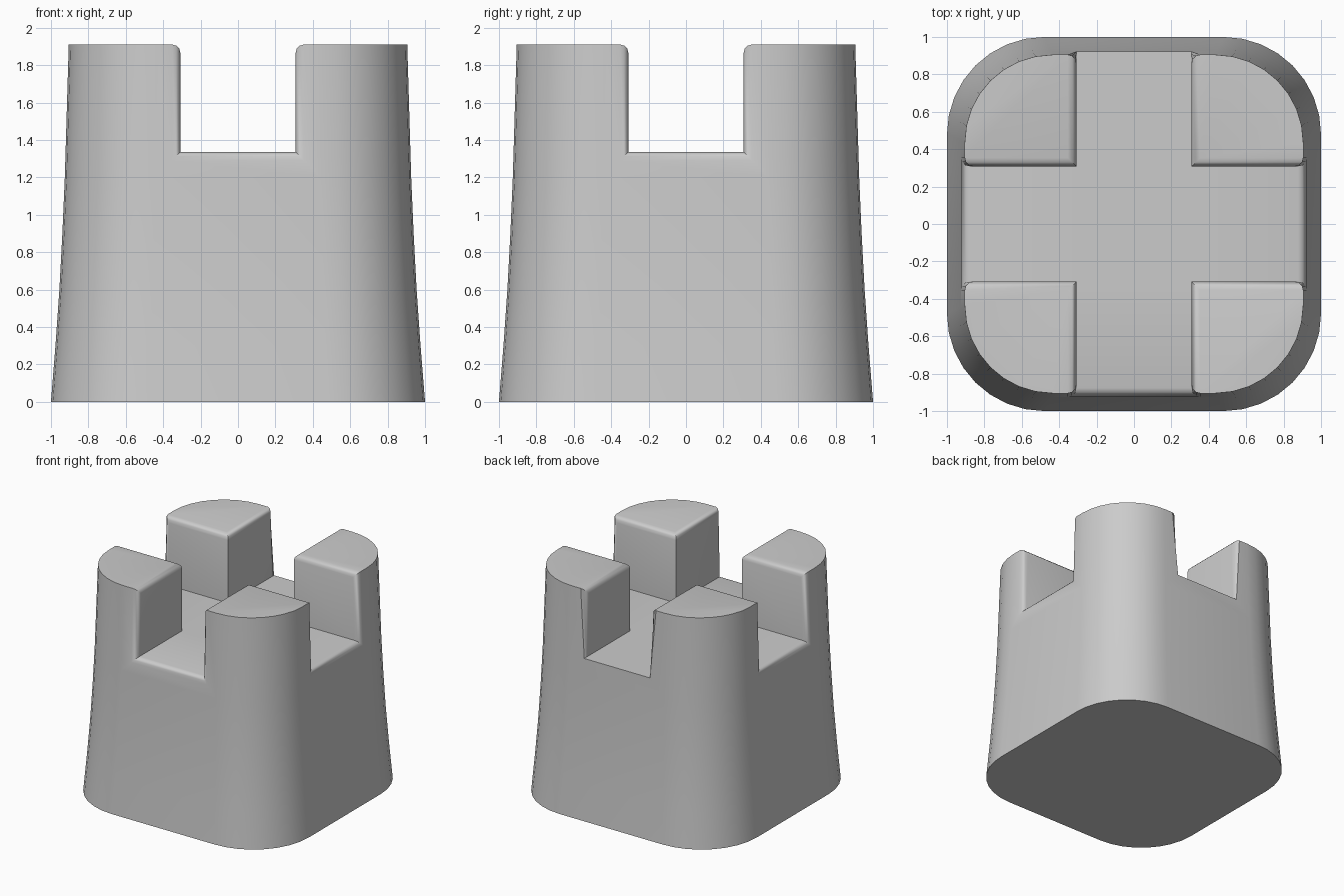
import bpy, bmesh, math

if "Cube" in bpy.data.objects:
    bpy.data.objects.remove(bpy.data.objects["Cube"])

TOP, FLOOR, SLOT = 1.91, 1.335, 0.308


def make_object(name, bm):
    bmesh.ops.recalc_face_normals(bm, faces=bm.faces)
    mesh = bpy.data.meshes.new(name)
    bm.to_mesh(mesh)
    bm.free()
    ob = bpy.data.objects.new(name, mesh)
    bpy.context.collection.objects.link(ob)
    return ob


def loft(name, rings):
    bm = bmesh.new()
    rows = [[bm.verts.new(p) for p in ring] for ring in rings]
    n = len(rows[0])
    for a, b in zip(rows, rows[1:]):
        for i in range(n):
            j = (i + 1) % n
            bm.faces.new((a[i], a[j], b[j], b[i]))
    bm.faces.new(rows[0][::-1])
    bm.faces.new(rows[-1])
    return make_object(name, bm)


# Rounded square outline, half width 1
R, SEG = 0.52, 8
outline = []
for k in range(4):
    base = k * math.pi / 2
    cx = (1 - R) * (1 if k in (0, 3) else -1)
    cy = (1 - R) * (1 if k in (0, 1) else -1)
    for i in range(SEG + 1):
        a = base + math.pi / 2 * i / SEG
        outline.append((cx + R * math.cos(a), cy + R * math.sin(a)))

# Tapered tower body
profile = [(0, 1.0), (0.3, 0.976), (0.6, 0.955), (0.9, 0.939), (1.2, 0.926), (TOP, 0.905)]
tower = loft("tower_body", [[(x * s, y * s, z) for x, y in outline] for z, s in profile])

# Cross-shaped cutter for the battlement gaps
w, e = SLOT, 1.3
cross = [(w, w), (w, e), (-w, e), (-w, w), (-e, w), (-e, -w),
         (-w, -w), (-w, -e), (w, -e), (w, -w), (e, -w), (e, w)]
cutter = loft("gap_cutter", [[(x, y, z) for x, y in cross] for z in (FLOOR, 2.3)])
cutter.hide_render = True

bpy.context.view_layer.objects.active = tower
mod = tower.modifiers.new("gaps", 'BOOLEAN')
mod.operation = 'DIFFERENCE'
mod.solver = 'EXACT'
mod.object = cutter
bpy.ops.object.modifier_apply(modifier=mod.name)
bpy.data.objects.remove(cutter)

# Soften the battlement edges and the sills (the back sill stays sharp)
bm = bmesh.new()
bm.from_mesh(tower.data)
bmesh.ops.remove_doubles(bm, verts=bm.verts, dist=1e-4)


def near(a, b):
    return abs(a - b) < 0.004


def wanted(edge):
    p, q = (v.co for v in edge.verts)
    mid = (p + q) / 2
    on_x = near(abs(p.x), SLOT) and near(p.x, q.x)
    on_y = near(abs(p.y), SLOT) and near(p.y, q.y)
    reach = max(abs(mid.x), abs(mid.y))
    if near(p.z, TOP) and near(q.z, TOP):
        return on_x or on_y
    if near(p.z, FLOOR) and near(q.z, FLOOR):
        return reach > 0.85 and min(abs(mid.x), abs(mid.y)) < 0.05 and mid.y < 0.8
    return (on_x or on_y) and abs(p.z - q.z) > 0.4 and reach > 0.8


bmesh.ops.bevel(bm, geom=[ed for ed in bm.edges if wanted(ed)], offset=0.045,
                offset_type='OFFSET', segments=3, profile=0.5,
                affect='EDGES', clamp_overlap=False)
bm.to_mesh(tower.data)
bm.free()

bpy.ops.object.select_all(action='DESELECT')
tower.select_set(True)
bpy.context.view_layer.objects.active = tower
bpy.ops.object.shade_smooth_by_angle(angle=math.radians(35))
